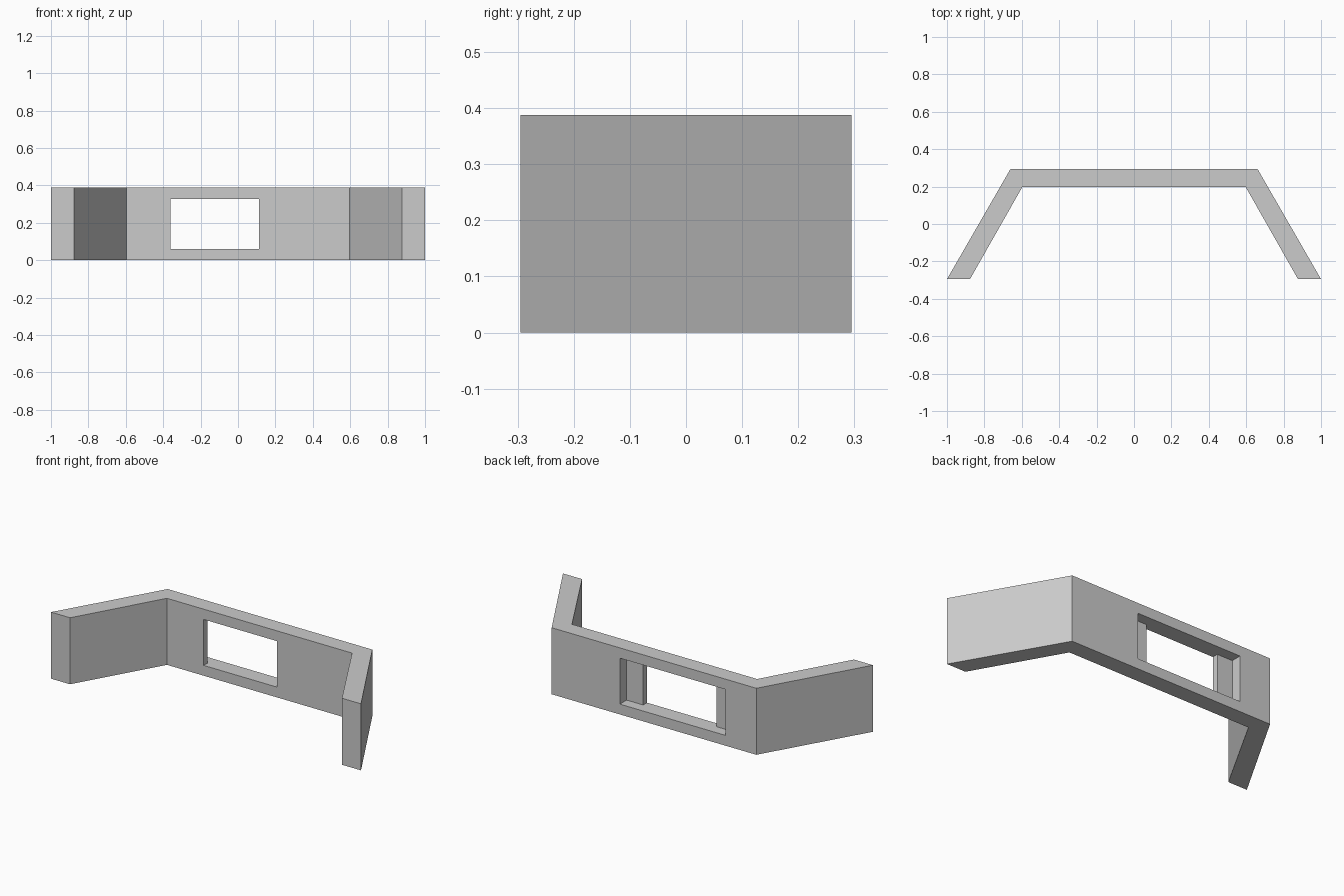
import bpy
import bmesh

if "Cube" in bpy.data.objects:
    bpy.data.objects.remove(bpy.data.objects["Cube"])

HEIGHT = 0.388

grey = bpy.data.materials.new("plain grey")
grey.diffuse_color = (0.6, 0.6, 0.6, 1.0)
grey.use_nodes = True
grey.node_tree.nodes["Principled BSDF"].inputs["Base Color"].default_value = grey.diffuse_color


def prism(name, outline, z0, z1):
    """Extrude a plan outline from z0 up to z1."""
    bm = bmesh.new()
    base = bm.faces.new([bm.verts.new((x, y, z0)) for x, y in outline])
    top = bmesh.ops.extrude_face_region(bm, geom=[base])
    verts = [v for v in top["geom"] if isinstance(v, bmesh.types.BMVert)]
    bmesh.ops.translate(bm, verts=verts, vec=(0, 0, z1 - z0))
    bmesh.ops.recalc_face_normals(bm, faces=bm.faces[:])
    mesh = bpy.data.meshes.new(name)
    bm.to_mesh(mesh)
    bm.free()
    mesh.materials.append(grey)
    obj = bpy.data.objects.new(name, mesh)
    bpy.context.collection.objects.link(obj)
    return obj


# Angled wall: half plan outline mirrored across x
half = [(0.597, 0.198), (0.877, -0.295), (1.0, -0.295), (0.66, 0.295)]
outline = half + [(-x, y) for x, y in reversed(half)]
wall = prism("angled_wall", outline, 0, HEIGHT)

# Window opening: narrow at the front, stepped wider at the back
opening = [(-0.36, 0.1), (0.113, 0.1), (0.113, 0.233), (0.22, 0.233),
           (0.22, 0.4), (-0.46, 0.4), (-0.46, 0.233), (-0.36, 0.233)]
cutter = prism("window_cutter", opening, 0.06, 0.328)
cutter.hide_render = True
cutter.hide_viewport = False
cutter.display_type = 'WIRE'

cut = wall.modifiers.new("window", 'BOOLEAN')
cut.operation = 'DIFFERENCE'
cut.solver = 'EXACT'
cut.object = cutter

# Apply the cut and drop the helper
bpy.context.view_layer.objects.active = wall
wall.select_set(True)
bpy.ops.object.modifier_apply(modifier=cut.name)
bpy.data.objects.remove(cutter, do_unlink=True)
